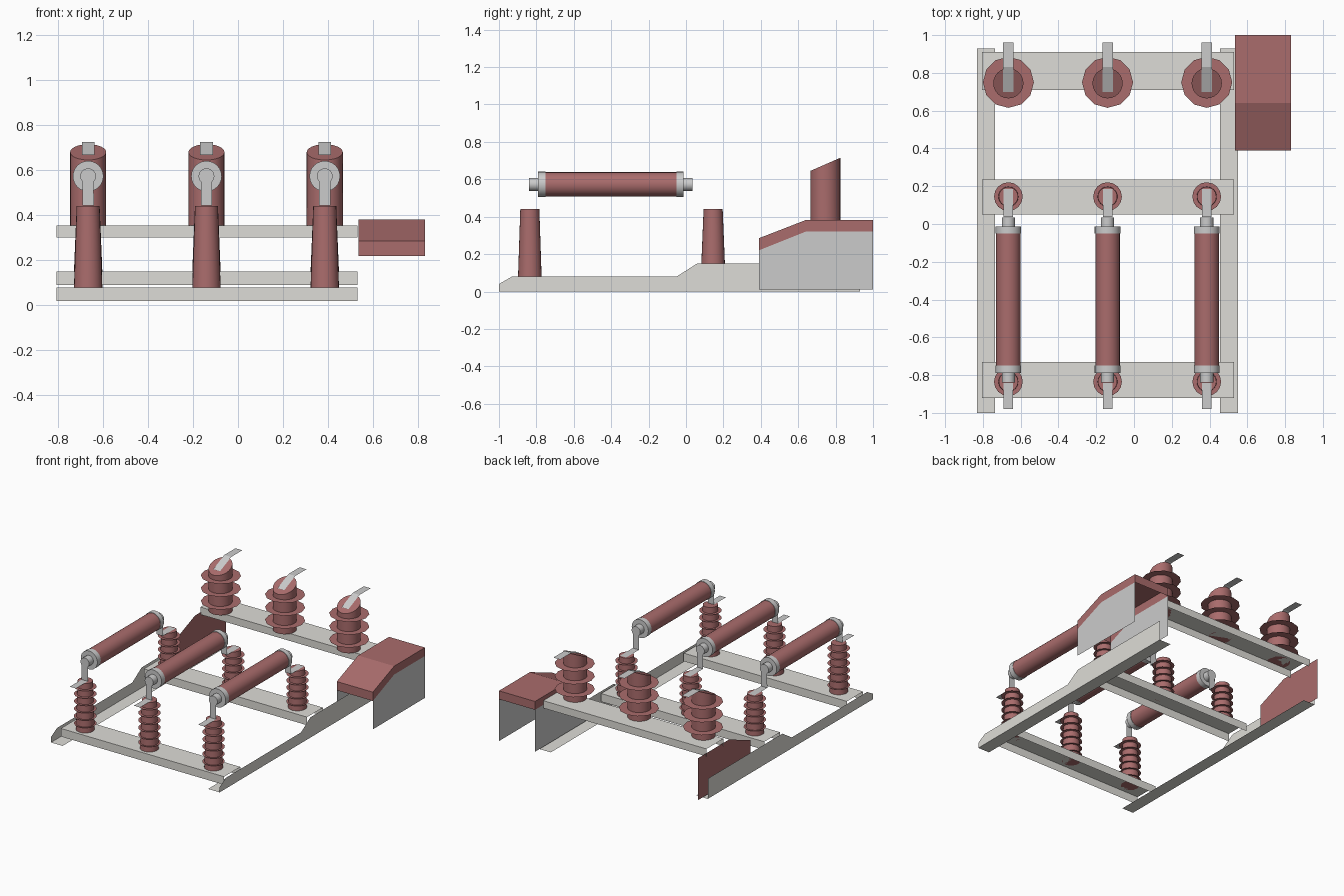
import bpy, bmesh, math
from mathutils import Matrix, Vector

if "Cube" in bpy.data.objects:
    bpy.data.objects.remove(bpy.data.objects["Cube"])


def material(name, rgb):
    m = bpy.data.materials.new(name)
    m.diffuse_color = (*rgb, 1)
    m.use_nodes = True
    m.node_tree.nodes["Principled BSDF"].inputs["Base Color"].default_value = m.diffuse_color
    return m


RED = material("red_brown", (0.40, 0.15, 0.15))
BEIGE = material("beige", (0.73, 0.72, 0.68))
GREY = material("light_grey", (0.70, 0.70, 0.70))


def finish(name, bm, mat, smooth=False):
    me = bpy.data.meshes.new(name)
    bm.to_mesh(me)
    bm.free()
    ob = bpy.data.objects.new(name, me)
    bpy.context.collection.objects.link(ob)
    me.materials.append(mat)
    if smooth:
        bpy.ops.object.select_all(action='DESELECT')
        ob.select_set(True)
        bpy.context.view_layer.objects.active = ob
        bpy.ops.object.shade_smooth_by_angle(angle=math.radians(35))
    return ob


def face(bm, pts):
    bm.faces.new([bm.verts.new(p) for p in pts])


def strip(bm, path, x0, x1):
    """Bent sheet: (y, z) path swept from x0 to x1."""
    rows = [[bm.verts.new((x, y, z)) for x in (x0, x1)] for y, z in path]
    for a, b in zip(rows, rows[1:]):
        bm.faces.new((a[0], a[1], b[1], b[0]))


def cone(bm, base, r1, r2, h, sides=24, along_y=False):
    m = Matrix.Translation(base)
    if along_y:
        m = m @ Matrix.Rotation(-math.pi / 2, 4, 'X')
    return bmesh.ops.create_cone(bm, cap_ends=True, segments=sides, radius1=r1, radius2=r2,
                                 depth=h, matrix=m @ Matrix.Translation((0, 0, h / 2)))['verts']


def shed(bm, centre, r, sides):
    bmesh.ops.create_circle(bm, cap_ends=True, segments=sides, radius=r,
                            matrix=Matrix.Translation(centre))


# side rails: upright sheet with an inward flange at the bottom
RAIL = [(-1, 0), (-1, .04), (-.93, .08), (-.05, .08), (.06, .15), (.93, .15), (.93, 0)]
for name, xo, xi in (("left_rail", -.83, -.735), ("right_rail", .55, .455)):
    bm = bmesh.new()
    face(bm, [(xo, y, z) for y, z in RAIL])
    strip(bm, [(-1, 0), (.93, 0)], xo, xi)
    finish(name, bm, BEIGE)

# cross beams: channels open at the bottom
for name, y0, y1, z0, z1 in (("front_beam", -.92, -.73, .02, .08),
                             ("middle_beam", .05, .235, .09, .15),
                             ("rear_beam", .71, .91, .30, .355)):
    bm = bmesh.new()
    strip(bm, [(y0, z0), (y0, z1), (y1, z1), (y1, z0)], -.805, .53)
    finish(name, bm, BEIGE)

# side plates: red one on the left, two grey ones under the cover
PLATE = [(.39, .01), (.39, .22), (.64, .32), (1, .32), (1, .01)]
for name, x, mat in (("left_plate", -.80, RED), ("box_inner_wall", .535, GREY),
                     ("box_outer_wall", .83, GREY)):
    bm = bmesh.new()
    face(bm, [(x, y, z) for y, z in PLATE])
    finish(name, bm, mat)

# box cover with a shallow skirt
bm = bmesh.new()
strip(bm, [(.39, .22), (.39, .285), (.64, .382), (1, .382), (1, .32)], .535, .83)
for x in (.535, .83):
    face(bm, [(x, y, z) for y, z in ((.39, .22), (.39, .285), (.64, .382), (.64, .32))])
    face(bm, [(x, y, z) for y, z in ((.64, .32), (.64, .382), (1, .382), (1, .32))])
finish("box_cover", bm, RED)

for i, x in enumerate((-.665, -.14, .385), 1):
    # post insulators with flat sheds
    for name, y, z0, n in (("front_post", -.835, .08, 6), ("middle_post", .145, .15, 5)):
        bm = bmesh.new()
        cone(bm, (x, y, z0), .063, .051, .44 - z0)
        for k in range(n):
            shed(bm, (x, y, z0 + (.44 - z0) * (k + .8) / (n + .6)), .076, 16)
        finish(f"{name}_{i}", bm, RED, True)

    # fuse tube and its end caps
    bm = bmesh.new()
    cone(bm, (x, -.75, .573), .065, .065, .70, along_y=True)
    finish(f"fuse_tube_{i}", bm, RED, True)
    bm = bmesh.new()
    for y0, h, r in ((-.79, .04, .068), (-.05, .037, .068), (-.84, .05, .035), (-.013, .048, .035)):
        cone(bm, (x, y0, .573), r, r, h, along_y=True)
    finish(f"fuse_caps_{i}", bm, GREY, True)

    # bent contact strips: tab on the post, upright with rounded top
    for name, y, tip in (("front_contact", -.841, -.98), ("middle_contact", .036, .185)):
        bm = bmesh.new()
        strip(bm, [(y, .442), (tip, .442)], x - .025, x + .025)
        arc = [math.radians(-45 + 270 * k / 12) for k in range(13)]
        face(bm, [(x - .025, y, .442), (x + .025, y, .442)] +
             [(x + .035 * math.cos(a), y, .573 + .035 * math.sin(a)) for a in arc])
        finish(f"{name}_{i}", bm, GREY)

    # rear bushing with slanted top and wide sheds
    bm = bmesh.new()
    for v in cone(bm, (x, .745, .355), .08, .08, .3):
        if v.co.z > .5:
            v.co.z = .68 + .4375 * (v.co.y - .745)
    for z in (.42, .515, .61):
        shed(bm, (x, .75, z), .135, 12)
    finish(f"rear_bushing_{i}", bm, RED, True)

    # terminal strip on the bushing
    bm = bmesh.new()
    strip(bm, [(.70, .668), (.83, .724), (.96, .724)], x - .028, x + .028)
    finish(f"rear_terminal_{i}", bm, GREY)
